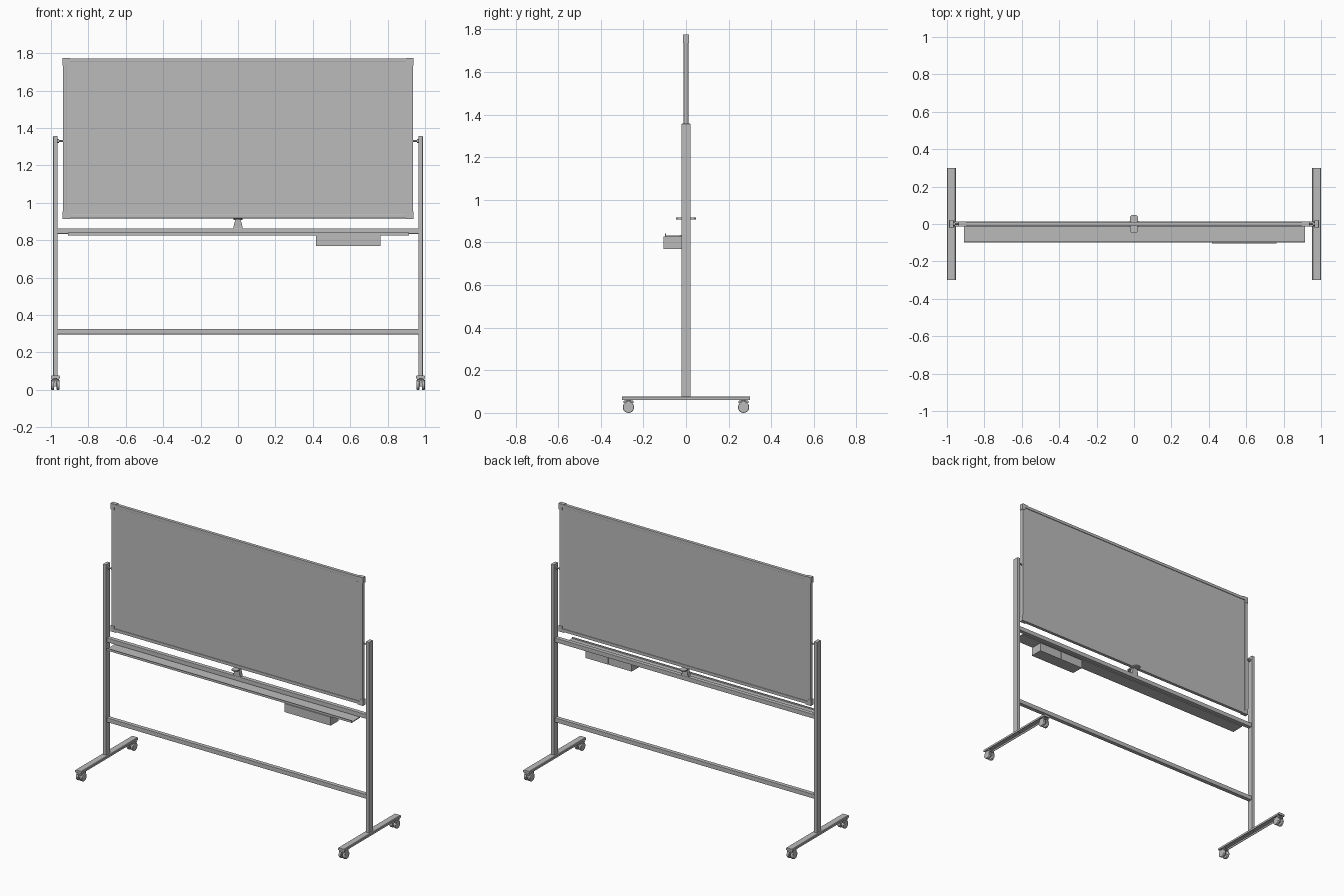
import bpy, bmesh, math
from mathutils import Vector, Matrix

cube = bpy.data.objects.get("Cube")
if cube:
    bpy.data.objects.remove(cube, do_unlink=True)

grey = bpy.data.materials.new("grey_metal")
grey.use_nodes = True
colour = (0.5, 0.5, 0.5, 1)
grey.diffuse_color = colour
grey.node_tree.nodes["Principled BSDF"].inputs["Base Color"].default_value = colour


def finish(bm, name, bevel=0, smooth=False):
    bmesh.ops.recalc_face_normals(bm, faces=bm.faces)
    mesh = bpy.data.meshes.new(name)
    bm.to_mesh(mesh)
    bm.free()
    mesh.materials.append(grey)
    ob = bpy.data.objects.new(name, mesh)
    bpy.context.collection.objects.link(ob)
    if bevel:
        mod = ob.modifiers.new("bevel", 'BEVEL')
        mod.width = bevel
        mod.segments = 2
    if smooth:
        bpy.ops.object.select_all(action='DESELECT')
        ob.select_set(True)
        bpy.context.view_layer.objects.active = ob
        bpy.ops.object.shade_smooth_by_angle()
    return ob


def box(name, x, y, z, bevel=0):
    """Box from (low, high) ranges."""
    bm = bmesh.new()
    lo, hi = Vector((x[0], y[0], z[0])), Vector((x[1], y[1], z[1]))
    bmesh.ops.create_cube(bm, size=1, matrix=Matrix.Translation((lo + hi) / 2)
                          @ Matrix.Diagonal((*(hi - lo), 1)))
    return finish(bm, name, bevel)


def prism(name, points, axis, lo, hi):
    """Extrude a 2D profile along an axis; points fill the other two axes in order."""
    bm = bmesh.new()

    def place(p, depth):
        co = list(p)
        co.insert(axis, depth)
        return bm.verts.new(co)
    face = bm.faces.new([place(p, lo) for p in points])
    moved = bmesh.ops.extrude_face_region(bm, geom=[face])["geom"]
    shift = Vector((0, 0, 0))
    shift[axis] = hi - lo
    bmesh.ops.translate(bm, vec=shift, verts=[v for v in moved if isinstance(v, bmesh.types.BMVert)])
    return finish(bm, name)


def cylinder(name, centre, radius, length, axis, bevel=0):
    bm = bmesh.new()
    turn = Matrix.Rotation(math.pi / 2, 4, 'Y') if axis == 'X' else Matrix()
    bmesh.ops.create_cone(bm, cap_ends=True, segments=24, radius1=radius, radius2=radius,
                          depth=length, matrix=Matrix.Translation(centre) @ turn)
    return finish(bm, name, bevel, True)


def span(side, a, b):
    """Mirror an x range onto one side."""
    return tuple(sorted((side * a, side * b)))


# Board: thin panel inside a raised frame
W, BOT, TOP, F = 0.935, 0.917, 1.772, 0.02
box("board_panel", (-W + F, W - F), (-0.007, 0.007), (BOT + F, TOP - F))
for name, low in (("bottom", BOT), ("top", TOP - F)):
    box("frame_" + name, (-W + F, W - F), (-0.011, 0.011), (low, low + F), 0.002)
for name, s in (("left", 1), ("right", -1)):
    box("frame_" + name, span(s, W - F, W), (-0.011, 0.011), (BOT, TOP), 0.002)
    # Corner caps wrap the frame corners
    for level, edge, d in (("top", TOP + 0.003, -1), ("bottom", BOT - 0.003, 1)):
        o, i, leg = W + 0.003, W - F - 0.001, 0.04
        prism(f"corner_cap_{level}_{name}",
              [(s * o, edge), (s * (o - leg), edge), (s * (o - leg), edge + d * (F + 0.003)),
               (s * i, edge + d * (F + 0.003)), (s * i, edge + d * leg), (s * o, edge + d * leg)],
              1, -0.013, 0.013)
box("board_badge", (0.885, 0.905), (-0.009, -0.007), (1.728, 1.738))

# Cross rails
for name, low in (("upper_rail", 0.834), ("lower_rail", 0.297)):
    box(name, (-0.966, 0.966), (-0.014, 0.014), (low, low + 0.029), 0.002)

# Accessory tray with a raised front lip
prism("tray", [(-0.012, 0.834), (-0.012, 0.828), (-0.098, 0.826), (-0.098, 0.841),
               (-0.094, 0.841), (-0.094, 0.832), (-0.018, 0.834)], 0, -0.91, 0.914)

# Storage box under the tray, with a split back panel
X0, X1 = 0.418, 0.762
box("storage_box", (X0, X1), (-0.105, -0.024), (0.77, 0.827))
MID = (X0 + X1) / 2
for name, r in (("left", (MID + 0.004, X1)), ("right", (X0, MID - 0.004))):
    box("storage_back_" + name, r, (-0.024, -0.02), (0.77, 0.827))

# Central board clamp: tapered stem and a waisted plate
prism("clamp_stem", [(-0.025, 0.863), (0.025, 0.863), (0.02, 0.89), (0.014, 0.908),
                     (-0.014, 0.908), (-0.02, 0.89)], 1, -0.013, 0.013)
half = [(0.012, -0.047), (0.02, -0.04), (0.023, -0.014), (0.017, -0.01),
        (0.017, 0.01), (0.023, 0.014), (0.02, 0.04), (0.012, 0.047)]
prism("clamp_plate", half + [(-x, y) for x, y in reversed(half)], 2, 0.908, 0.916)

for name, s in (("left", 1), ("right", -1)):
    # Uprights and pivots
    box("post_" + name, span(s, 0.965, 0.988), (-0.021, 0.021), (0.07, 1.357), 0.002)
    cylinder("pivot_rod_" + name, (s * 0.95, 0, 1.33), 0.005, 0.05, 'X')
    cylinder("pivot_collar_" + name, (s * 0.961, 0, 1.33), 0.01, 0.008, 'X')

    # Foot: channel open underneath, with closed ends
    prism("foot_" + name, [(s * x, z) for x, z in (
        (0.953, 0.061), (0.953, 0.074), (0.957, 0.077), (0.996, 0.077), (1.0, 0.074),
        (1.0, 0.061), (0.996, 0.061), (0.996, 0.072), (0.957, 0.072), (0.957, 0.061))],
        1, -0.3, 0.3)
    for end, e in (("front", -1), ("back", 1)):
        tag = f"{end}_{name}"
        box("foot_end_" + tag, span(s, 0.955, 0.998), span(e, 0.294, 0.3), (0.061, 0.075))
        # Twin wheel caster
        cx, cy = s * 0.9765, e * 0.27
        cylinder("caster_stem_" + tag, (cx, cy, 0.062), 0.009, 0.022, 'Z')
        box("caster_hood_" + tag, (cx - 0.02, cx + 0.02), (cy - 0.024, cy + 0.024),
            (0.046, 0.057), 0.003)
        box("caster_fork_" + tag, (cx - 0.006, cx + 0.006), (cy - 0.014, cy + 0.014),
            (0.018, 0.05))
        for side in (-1, 1):
            cylinder(f"caster_wheel_{tag}_{'outer' if side == s else 'inner'}",
                     (cx + side * 0.0145, cy, 0.0265), 0.0265, 0.017, 'X', 0.003)
